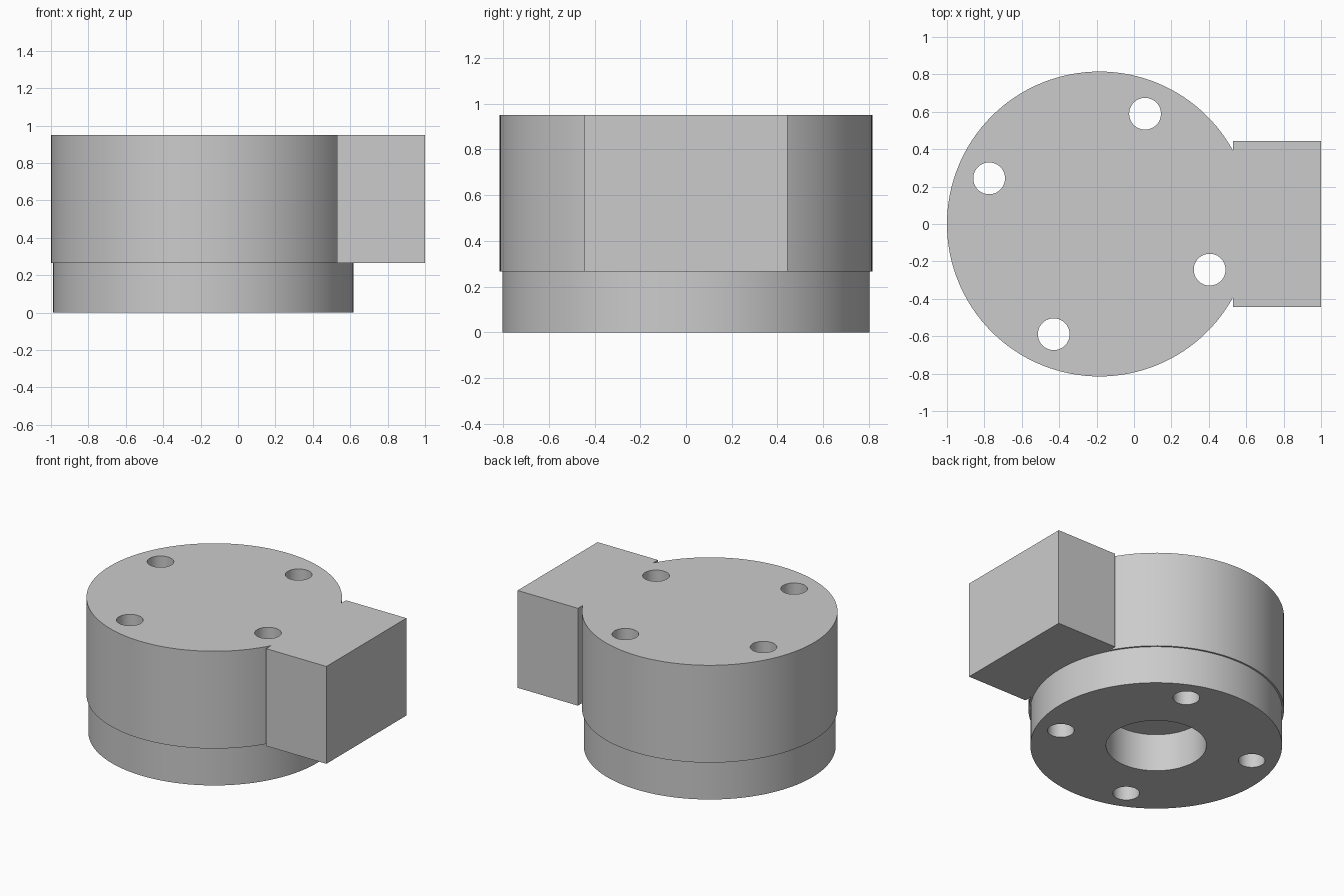
import bpy
import math

old = bpy.data.objects.get("Cube")
if old:
    bpy.data.objects.remove(old, do_unlink=True)

CX = -0.185          # axis of the round body
STEP, TOP = 0.265, 0.95

grey = bpy.data.materials.new("plain grey")
grey.use_nodes = True
grey.diffuse_color = (0.6, 0.6, 0.6, 1)
grey.node_tree.nodes["Principled BSDF"].inputs["Base Color"].default_value = (0.6, 0.6, 0.6, 1)


def cylinder(name, x, y, radius, z0, z1, sides=128):
    bpy.ops.mesh.primitive_cylinder_add(
        vertices=sides, radius=radius, depth=z1 - z0, location=(x, y, (z0 + z1) / 2))
    obj = bpy.context.object
    obj.name = name
    obj.data.materials.append(grey)
    return obj


def box(name, x0, x1, y, z0, z1):
    bpy.ops.mesh.primitive_cube_add(size=1, location=((x0 + x1) / 2, 0, (z0 + z1) / 2))
    obj = bpy.context.object
    obj.name = name
    obj.scale = (x1 - x0, 2 * y, z1 - z0)
    bpy.ops.object.transform_apply(location=False, rotation=False)
    obj.data.materials.append(grey)
    return obj


def combine(target, tool, operation):
    mod = target.modifiers.new(tool.name, "BOOLEAN")
    mod.operation = operation
    mod.solver = "EXACT"
    mod.object = tool
    bpy.context.view_layer.objects.active = target
    bpy.ops.object.modifier_apply(modifier=mod.name)


# Round housing with the square side block, and the slightly smaller base flange
housing = cylinder("housing", CX, 0, 0.815, STEP, TOP)
flange = cylinder("base_flange", CX, 0, 0.803, 0, STEP)
side_block = box("side_block", 0.53, 1.0, 0.445, STEP, TOP)
combine(housing, side_block, "UNION")
cutters = [side_block]

# Four bolt holes through both parts
for i in range(4):
    a = math.radians(67.5 + 90 * i)
    hole = cylinder("bolt_hole_cutter", CX + 0.638 * math.cos(a), 0.638 * math.sin(a),
                    0.085, -0.1, TOP + 0.1, 48)
    combine(housing, hole, "DIFFERENCE")
    combine(flange, hole, "DIFFERENCE")
    cutters.append(hole)

# Central bore, open at the bottom only
bore = cylinder("bore_cutter", CX, 0, 0.32, -0.1, STEP + 0.1, 96)
combine(flange, bore, "DIFFERENCE")
cutters.append(bore)

for cutter in cutters:
    bpy.data.objects.remove(cutter, do_unlink=True)

# Smooth round walls, sharp rims
for obj in (housing, flange):
    bpy.ops.object.select_all(action="DESELECT")
    obj.select_set(True)
    bpy.context.view_layer.objects.active = obj
    bpy.ops.object.shade_smooth_by_angle(angle=math.radians(30))
